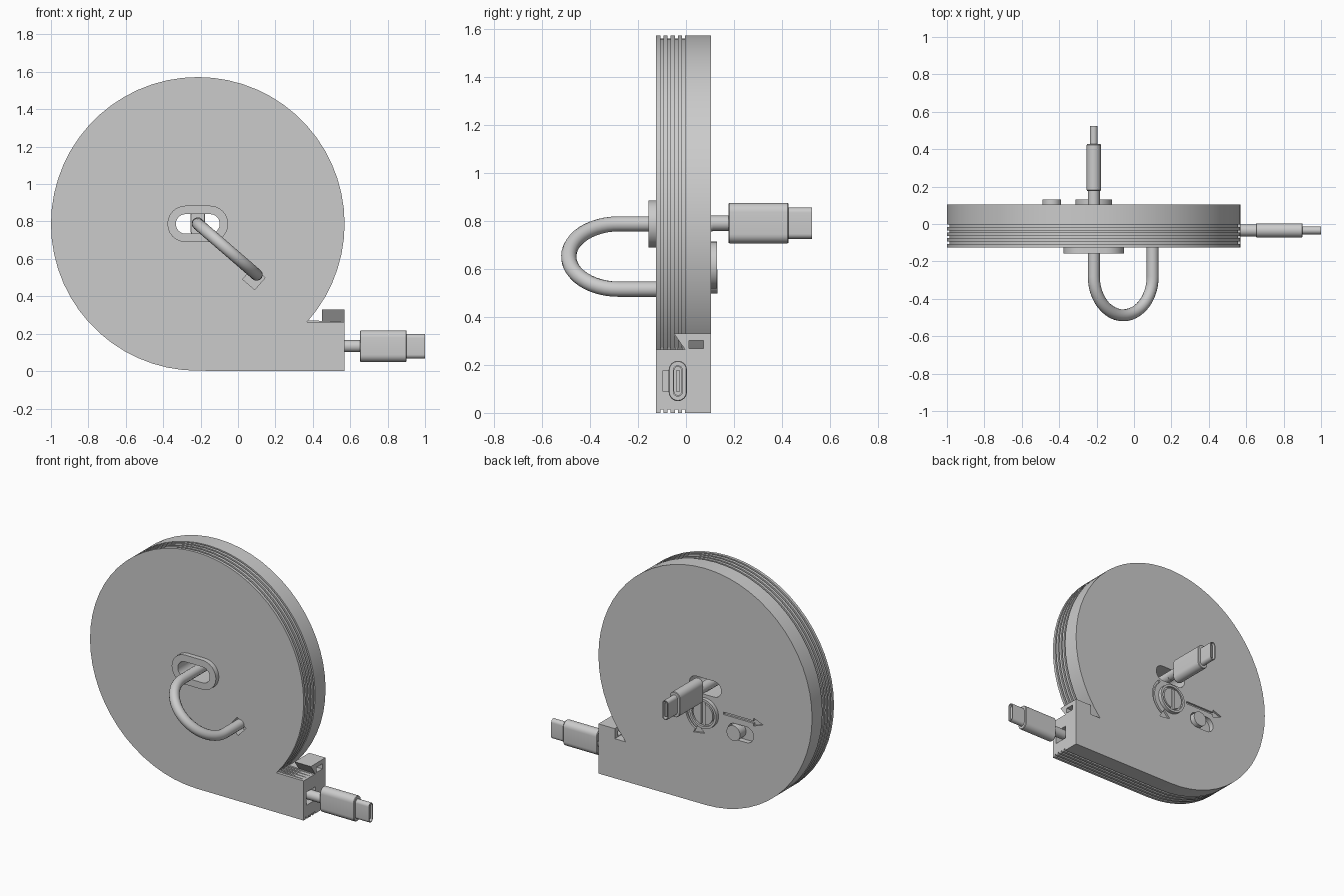
import bpy, bmesh
from math import cos, sin, pi, radians, atan2
from mathutils import Vector

if "Cube" in bpy.data.objects:
    bpy.data.objects.remove(bpy.data.objects["Cube"])

CX, CZ, R = -0.215, 0.787, 0.785


def loft(name, loops, smooth=True):
    """Skin a list of equal-length point loops and cap both ends."""
    bm = bmesh.new()
    rows = [[bm.verts.new(p) for p in loop] for loop in loops]
    n = len(rows[0])
    for a, b in zip(rows, rows[1:]):
        for i in range(n):
            bm.faces.new((a[i], a[(i + 1) % n], b[(i + 1) % n], b[i]))
    bm.faces.new(rows[0])
    bm.faces.new(rows[-1][::-1])
    bmesh.ops.recalc_face_normals(bm, faces=bm.faces)
    me = bpy.data.meshes.new(name)
    bm.to_mesh(me)
    bm.free()
    ob = bpy.data.objects.new(name, me)
    bpy.context.collection.objects.link(ob)
    if smooth:
        finish(ob)
    return ob


def finish(ob):
    bpy.ops.object.select_all(action='DESELECT')
    bpy.context.view_layer.objects.active = ob
    ob.select_set(True)
    bpy.ops.object.shade_smooth_by_angle()


def prism(name, pts, y0, y1, smooth=True):
    return loft(name, [[(x, y, z) for x, z in pts] for y in (y0, y1)], smooth)


def box(name, x0, x1, y0, y1, z0, z1):
    return prism(name, [(x0, z0), (x1, z0), (x1, z1), (x0, z1)], y0, y1, False)


def pill(cx, cz, w, h, n=12):
    """Stadium outline, rounded at the ends of its longer side."""
    r = min(w, h) / 2
    dx, dz = w / 2 - r, h / 2 - r
    start = -pi / 2 if w >= h else 0
    pts = []
    for k, s in ((0, 1), (1, -1)):
        for i in range(n + 1):
            a = start + k * pi + pi * i / n
            pts.append((cx + s * dx + r * cos(a), cz + s * dz + r * sin(a)))
    return pts


def circle(cx, cz, r, n=40):
    return [(cx + r * cos(2 * pi * i / n), cz + r * sin(2 * pi * i / n)) for i in range(n)]


def cut(ob, *cutters):
    for c in cutters:
        c.hide_render = True
        m = ob.modifiers.new("cut", 'BOOLEAN')
        m.object, m.solver = c, 'EXACT'
        bpy.context.view_layer.objects.active = ob
        bpy.ops.object.modifier_apply(modifier=m.name)
        bpy.data.objects.remove(c)
    finish(ob)


# Housing: round case running into a straight outlet, grooved rim
def outline(y, d):
    a0 = atan2(0.263 - CZ, 0.37 - CX)
    n = 52
    pts = []
    for i in range(n + 1):
        a = a0 + (1.5 * pi - a0) * i / n
        pts.append((CX + (R - d) * cos(a), y, max(CZ + (R - d) * sin(a), d)))
    pts += [(0.57, y, d), (0.57, y, 0.263)]
    return pts


layers = [(-0.125, 0)]
for g in (-0.10, -0.07, -0.04, -0.01):
    layers += [(g - 0.006, 0), (g - 0.006, 0.014), (g + 0.006, 0.014), (g + 0.006, 0)]
layers.append((0.105, 0))
housing = loft("housing", [outline(y, d) for y, d in layers], False)

# Engraved arrows on the back
straight_arrow = [(-0.35, 0.638), (-0.57, 0.638), (-0.57, 0.620), (-0.64, 0.646),
                  (-0.57, 0.672), (-0.57, 0.654), (-0.35, 0.654)]
SX, SZ = CX, 0.615


def polar(r, deg):
    return SX + r * cos(radians(deg)), SZ + r * sin(radians(deg))


arc = range(50, -61, -10)
curved_arrow = ([polar(0.147, a) for a in arc] + [polar(0.175, -60), polar(0.140, -88), polar(0.105, -60)]
                + [polar(0.132, a) for a in reversed(arc)])
tilt = [radians(-41 + 45 + 90 * k) for k in range(4)]
cut(housing,
    prism("through_slot", pill(CX, CZ, 0.235, 0.105), -0.3, 0.3, False),
    prism("cord_pocket", [(0.085 + 0.06 * cos(a), 0.495 + 0.06 * sin(a)) for a in tilt], -0.2, -0.05, False),
    box("outlet_hole", 0.3, 0.7, -0.095, 0.0, 0.09, 0.177),
    prism("release_slot", pill(-0.475, 0.548, 0.19, 0.105), 0.07, 0.2, False),
    prism("straight_arrow", straight_arrow, 0.092, 0.2, False),
    prism("curved_arrow", curved_arrow, 0.092, 0.2, False))

# Hooked cutter block on the outlet
hook = [(0.105, 0.258), (0.105, 0.33), (-0.05, 0.33), (0.0, 0.258)]
cutter_block = loft("cutter_block", [[(x, y, z) for y, z in hook] for x in (0.45, 0.57)], False)
cut(cutter_block, box("blade_slot", 0.4, 0.6, 0.012, 0.072, 0.268, 0.302))

# Oval collar on the front
collar = prism("front_collar", pill(CX, CZ, 0.325, 0.195), -0.157, -0.12, False)
cut(collar, prism("collar_hole", pill(CX, CZ, 0.235, 0.105), -0.3, 0.0, False))

# Tightening screw: outer rim, recessed ring, slotted head
profile = [(0.098, 0.10), (0.098, 0.13), (0.082, 0.13), (0.082, 0.116), (0.072, 0.116), (0.072, 0.13)]
screw = loft("tightening_screw", [[(x, y, z) for x, z in circle(SX, SZ, r)] for r, y in profile], False)
cut(screw, box("screw_groove", SX - 0.014, SX + 0.014, 0.114, 0.2, SZ - 0.076, SZ + 0.076))

# Release button in its slot
prism("release_button", circle(-0.44, 0.548, 0.05, 32), 0.06, 0.132)

# Cord: through the case and looping back into the front
p0, p1 = Vector((CX, -0.28, CZ)), Vector((0.1, -0.28, 0.515))
mid, half = (p0 + p1) / 2, (p0 - p1) / 2
path = [Vector((CX, 0.11, CZ))]
for i in range(25):
    a = pi * i / 24
    path.append(mid + half * cos(a) + Vector((0, -half.length * sin(a), 0)))
path.append(Vector((0.1, -0.06, 0.515)))
cu = bpy.data.curves.new("cord_loop", 'CURVE')
cu.dimensions = '3D'
cu.bevel_depth, cu.bevel_resolution, cu.use_fill_caps = 0.032, 5, True
sp = cu.splines.new('POLY')
sp.points.add(len(path) - 1)
for p, co in zip(sp.points, path):
    p.co = (*co, 1)
bpy.context.collection.objects.link(bpy.data.objects.new("cord_loop", cu))


# Connectors: cord stub, grip, hollow plug and tongue, built along +x
def connector(prefix, loc, angle):
    def section(x, w, h):
        return [(x, y, z) for y, z in pill(0, 0, w, h)]
    parts = [
        loft(prefix + "_cord", [[(x, y, z) for y, z in circle(0, 0, 0.032, 24)] for x in (-0.15, 0.09)]),
        loft(prefix + "_grip", [section(x, w, h) for x, w, h in
                                ((0.08, 0.07, 0.162), (0.084, 0.076, 0.168), (0.326, 0.076, 0.168), (0.33, 0.07, 0.162))]),
        loft(prefix + "_plug", [section(x, w, h) for x, w, h in
                                ((0.32, 0.042, 0.13), (0.428, 0.042, 0.13), (0.428, 0.030, 0.118), (0.35, 0.030, 0.118))]),
        loft(prefix + "_tongue", [[(x, y, z) for y, z in ((-0.006, -0.045), (0.006, -0.045), (0.006, 0.045), (-0.006, 0.045))]
                                  for x in (0.345, 0.42)]),
    ]
    for ob in parts:
        ob.location = loc
        ob.rotation_euler.z = angle


connector("outlet", (0.572, -0.034, 0.133), 0)
connector("back", (CX, 0.097, 0.79), pi / 2)
